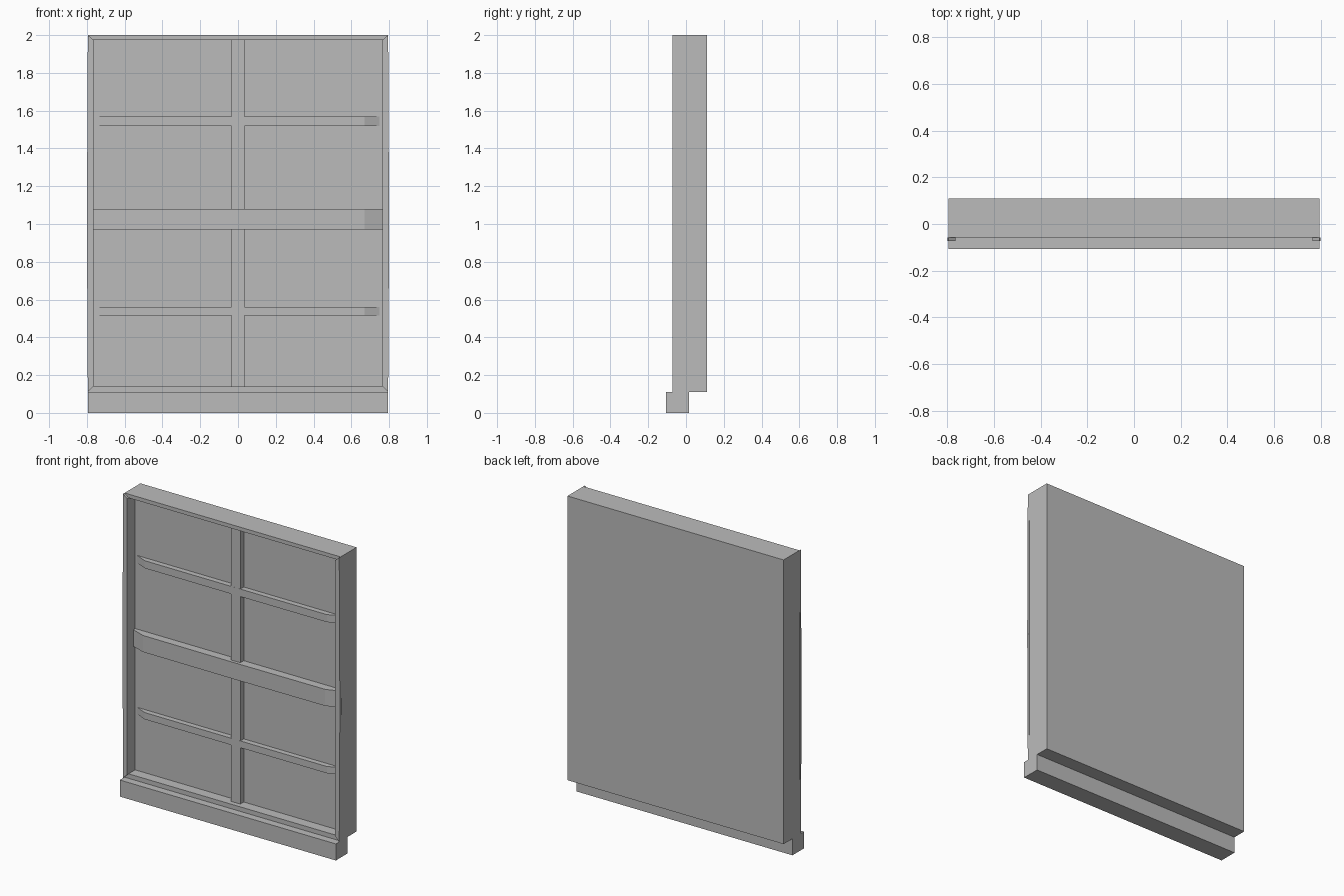
import bpy
import bmesh

if "Cube" in bpy.data.objects:
    bpy.data.objects.remove(bpy.data.objects["Cube"], do_unlink=True)

grey = bpy.data.materials.new("plain grey")
grey.use_nodes = True
colour = (0.5, 0.5, 0.5, 1)
grey.diffuse_color = colour
grey.node_tree.nodes["Principled BSDF"].inputs["Base Color"].default_value = colour

HALF_W, OPEN_W = 0.795, 0.765
TOP, OPEN_TOP = 2.0, 1.975
BASE, OPEN_BASE = 0.11, 0.14
FRONT, PANE, BACK = -0.057, 0.012, 0.11


def prism(name, outline, axis, start, end):
    """Extrude a 2D outline along an axis (outline uses the other two, in order)."""
    bm = bmesh.new()

    def place(p):
        c = list(p)
        c.insert(axis, start)
        return bm.verts.new(c)

    face = bm.faces.new([place(p) for p in outline])
    moved = bmesh.ops.extrude_face_region(bm, geom=[face])["geom"]
    shift = [0, 0, 0]
    shift[axis] = end - start
    bmesh.ops.translate(bm, vec=shift,
                        verts=[v for v in moved if isinstance(v, bmesh.types.BMVert)])
    bmesh.ops.recalc_face_normals(bm, faces=bm.faces)
    mesh = bpy.data.meshes.new(name)
    bm.to_mesh(mesh)
    bm.free()
    mesh.materials.append(grey)
    obj = bpy.data.objects.new(name, mesh)
    bpy.context.collection.objects.link(obj)
    return obj


def rect(w, low, high):
    return [(-w, low), (w, low), (w, high), (-w, high)]


# Solid block with a recessed opening in its front
body = prism("window_body", rect(HALF_W, BASE, TOP), 1, FRONT, BACK)
bm = bmesh.new()
bm.from_mesh(body.data)
front = min(bm.faces, key=lambda f: f.calc_center_median().y)
bmesh.ops.inset_region(bm, faces=[front], thickness=0.03)
for v in front.verts:
    v.co.x = OPEN_W if v.co.x > 0 else -OPEN_W
    v.co.z = OPEN_TOP if v.co.z > 1 else OPEN_BASE
pane = bmesh.ops.extrude_face_region(bm, geom=[front])["geom"]
for v in pane:
    if isinstance(v, bmesh.types.BMVert):
        v.co.y = PANE
if front.is_valid:
    bmesh.ops.delete(bm, geom=[front], context="FACES")
bmesh.ops.recalc_face_normals(bm, faces=bm.faces)
bm.to_mesh(body.data)
bm.free()

# Sill below the block
prism("sill", rect(HALF_W, 0, BASE), 1, -0.107, 0.017)

# Raised side trims with mitred ends
for side, name in ((-1, "right_trim"), (1, "left_trim")):
    trim = [(side * HALF_W, BASE), (side * 0.8, 1.0), (side * HALF_W, TOP),
            (side * OPEN_W, OPEN_TOP), (side * OPEN_W, OPEN_BASE)]
    prism(name, trim, 1, -0.072, FRONT)

# Upright glazing bar
prism("centre_bar", rect(0.034, OPEN_BASE, OPEN_TOP), 1, -0.024, PANE)


def rail(name, middle, bend, tip, reach, low, high):
    """Horizontal bar whose ends bend back towards the pane."""
    half = [(0.67, bend), (reach, tip), (reach, PANE + 0.01)]
    outline = [(0, middle)] + half + [(-x, y) for x, y in reversed(half)]
    prism(name, outline, 2, low, high)


rail("middle_rail", -0.045, -0.042, -0.008, OPEN_W, 0.97, 1.08)
rail("upper_rail", -0.0245, -0.0235, PANE, 0.75, 1.52, 1.57)
rail("lower_rail", -0.0245, -0.0235, PANE, 0.75, 0.515, 0.56)
